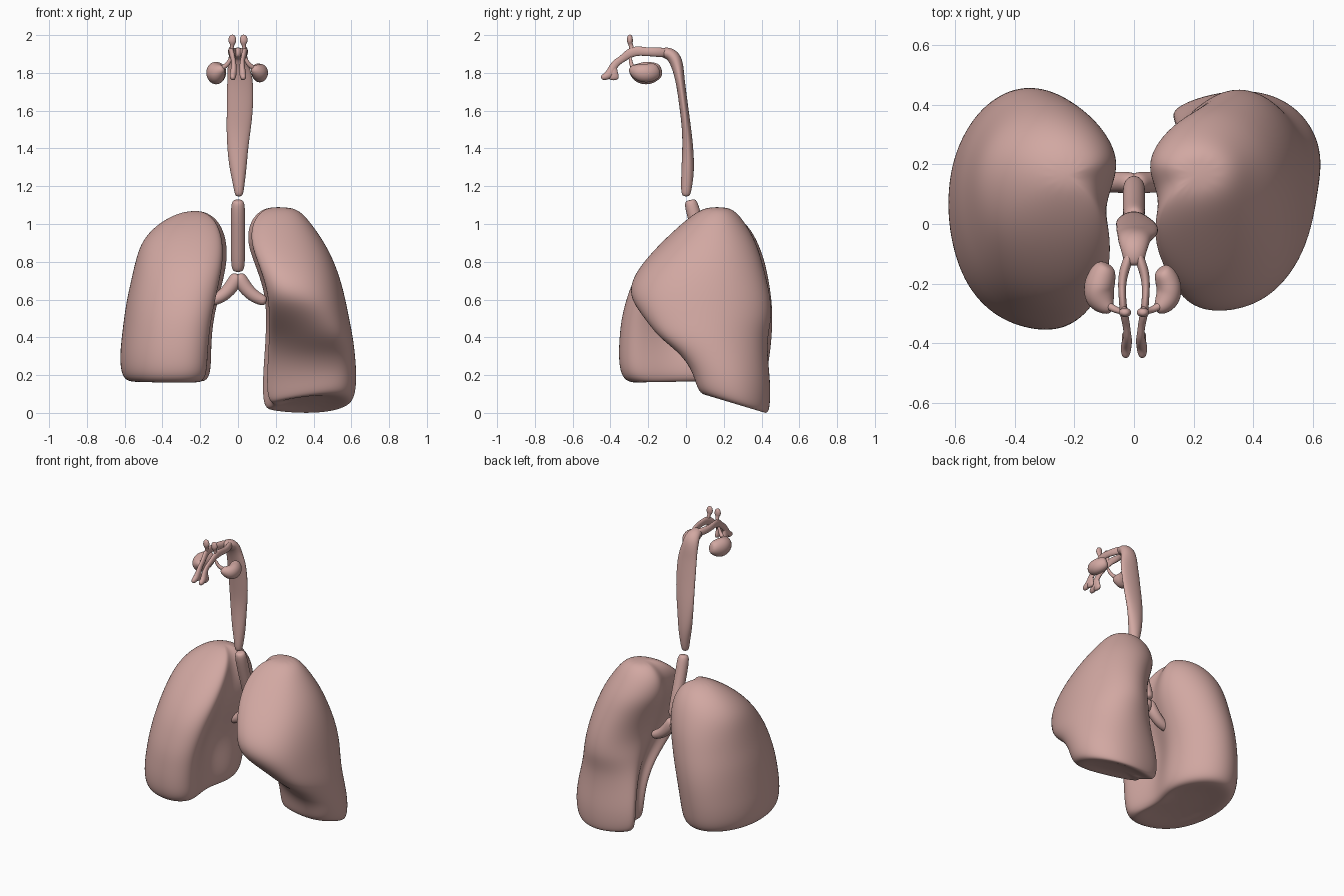
import bpy, bmesh, math
from mathutils import Vector

mat = bpy.data.materials.new("tissue_pink")
mat.diffuse_color = (0.64, 0.39, 0.36, 1)


def loft(name, rings, levels=2):
    """Skin a list of equal-length rings, cap both ends, smooth with subdivision."""
    bm = bmesh.new()
    rows = [[bm.verts.new(p) for p in ring] for ring in rings]
    n = len(rows[0])
    for a, b in zip(rows, rows[1:]):
        for i in range(n):
            j = (i + 1) % n
            bm.faces.new((a[i], a[j], b[j], b[i]))
    bm.faces.new(rows[0])
    bm.faces.new(rows[-1])
    bmesh.ops.recalc_face_normals(bm, faces=bm.faces)
    for f in bm.faces:
        f.smooth = True
    me = bpy.data.meshes.new(name)
    bm.to_mesh(me)
    bm.free()
    me.materials.append(mat)
    ob = bpy.data.objects.new(name, me)
    bpy.context.collection.objects.link(ob)
    mod = ob.modifiers.new("smooth", "SUBSURF")
    mod.levels = mod.render_levels = levels
    return ob


def tube(name, pts, side=(1, 0, 0), n=12):
    """Elliptical tube along points (x, y, z, radius along side, other radius)."""
    rings = []
    for k, (x, y, z, ra, rb) in enumerate(pts):
        t = Vector(pts[min(k + 1, len(pts) - 1)][:3]) - Vector(pts[max(k - 1, 0)][:3])
        t.normalize()
        a = Vector(side)
        a = (a - t * a.dot(t)).normalized()
        b = t.cross(a)
        ang = [2 * math.pi * i / n for i in range(n)]
        rings.append([Vector((x, y, z)) + a * (ra * 1.045 * math.cos(q))
                      + b * (rb * 1.045 * math.sin(q)) for q in ang])
    return loft(name, rings)


# Lung cross-section: u runs medial to lateral, v runs front to back
SECTION = [(.05, .1), (.18, .01), (.38, -.01), (.66, .04), (.89, .19), (1, .45), (.97, .72),
           (.78, .93), (.52, 1.01), (.27, .96), (.08, .82), (-.01, .63), (.1, .43), (.08, .25)]


def lung(name, sx, levels, depth):
    """Levels: z, x inner, x outer, y front, y back, base tilt, front notch."""
    rings = []
    for z, x0, x1, y0, y1, tilt, notch in levels:
        ring = []
        hollow = depth * math.exp(-((z - .5) / .2) ** 2)
        for i, (u, v) in enumerate(SECTION):
            v += notch * max(0, 1 - 1.1 * u) * (1 - v)
            u += hollow * {11: .35, 12: 1, 13: .5}.get(i, 0)
            u, v = .5 + (u - .5) * 1.03, .5 + (v - .5) * 1.03
            ring.append(Vector((sx * (x0 + u * (x1 - x0)), y0 + v * (y1 - y0),
                                z + tilt * (v - .5) * (y1 - y0))))
        rings.append(ring)
    # hollow underside
    c = sum(rings[0], Vector()) / len(SECTION)
    rings.insert(0, [c + (p - c) * .55 + Vector((0, 0, .03)) for p in rings[0]])
    loft(name, rings, 3)


lung("lung_notched", 1, [
    (.05, .17, .58, .02, .42, -.3, .5), (.085, .13, .62, -.03, .44, -.3, .55),
    (.19, .125, .63, -.06, .445, -.2, .55), (.30, .13, .622, -.14, .43, -.1, .55),
    (.40, .135, .61, -.27, .425, 0, .5), (.50, .135, .59, -.315, .45, 0, .27),
    (.60, .135, .57, -.315, .445, 0, .06), (.70, .115, .545, -.28, .425, 0, 0),
    (.80, .08, .51, -.215, .40, 0, 0), (.90, .045, .46, -.125, .37, 0, 0),
    (1.0, .055, .39, -.02, .315, 0, 0), (1.065, .105, .335, .06, .265, 0, 0),
    (1.09, .165, .275, .12, .215, 0, 0)], .06)

lung("lung_flat_based", -1, [
    (.155, .18, .57, -.28, .37, .02, 0), (.195, .14, .62, -.335, .42, 0, 0),
    (.30, .13, .627, -.345, .44, 0, 0), (.40, .12, .617, -.34, .45, 0, 0),
    (.50, .105, .605, -.33, .455, 0, 0), (.60, .085, .59, -.305, .45, 0, 0),
    (.70, .067, .567, -.27, .435, 0, 0), (.80, .052, .545, -.21, .415, 0, 0),
    (.90, .055, .515, -.12, .38, 0, 0), (.98, .08, .45, -.03, .335, 0, 0),
    (1.04, .125, .36, .06, .275, 0, 0), (1.07, .19, .27, .13, .2, 0, 0)], .12)

# Windpipe with rounded ends
tube("windpipe", [(0, .022, 1.128, .02, .02), (0, .025, 1.115, .037, .037),
                  (0, .05, 1.02, .037, .037), (0, .095, .88, .037, .037),
                  (0, .132, .765, .037, .037), (0, .137, .748, .02, .02)])

# Forked bronchi
for sx, label in ((1, "notched"), (-1, "flat")):
    tube("bronchus_" + label, [
        (0, .137, .735, .02, .02), (sx * .008, .138, .715, .036, .038),
        (sx * .035, .14, .665, .036, .038), (sx * .08, .14, .62, .034, .034),
        (sx * .12, .14, .6, .03, .03), (sx * .142, .14, .592, .026, .026),
        (sx * .15, .14, .59, .012, .012)], side=(0, 1, 0))

# Throat: flattened tube rising and bending forward
tube("throat", [
    (.005, 0, 1.145, .016, .016), (.005, 0, 1.165, .024, .026), (.004, .005, 1.22, .032, .031),
    (0, .01, 1.3, .046, .034), (-.002, .01, 1.4, .055, .029), (.003, .004, 1.5, .064, .024),
    (.01, -.009, 1.6, .069, .023), (.011, -.022, 1.7, .07, .023), (.011, -.033, 1.77, .067, .025),
    (.002, -.043, 1.83, .057, .031), (0, -.06, 1.88, .052, .037), (0, -.09, 1.905, .042, .033),
    (0, -.125, 1.908, .035, .026), (0, -.14, 1.908, .02, .014)])

for sx, label in ((1, "a"), (-1, "b")):
    # Nasal passage
    tube("nasal_passage_" + label, [
        (sx * .012, -.09, 1.908, .012, .018), (sx * .022, -.125, 1.908, .017, .026),
        (sx * .036, -.165, 1.91, .016, .024), (sx * .041, -.21, 1.912, .013, .022),
        (sx * .038, -.26, 1.918, .012, .026), (sx * .034, -.3, 1.905, .014, .026),
        (sx * .026, -.335, 1.875, .012, .018), (sx * .022, -.37, 1.855, .012, .02),
        (sx * .022, -.392, 1.82, .016, .022), (sx * .026, -.405, 1.79, .018, .024),
        (sx * .028, -.435, 1.776, .016, .018), (sx * .028, -.45, 1.775, .008, .009)])
    # Lower nasal lobe
    tube("nasal_lobe_" + label, [
        (sx * .02, -.38, 1.86, .01, .014), (sx * .024, -.385, 1.81, .014, .02),
        (sx * .027, -.383, 1.78, .016, .03), (sx * .027, -.383, 1.76, .009, .022)])
    # Frontal sinus bulb on a stem
    tube("frontal_sinus_" + label, [
        (sx * .036, -.285, 1.90, .012, .016), (sx * .033, -.288, 1.935, .009, .012),
        (sx * .03, -.294, 1.952, .012, .011), (sx * .03, -.297, 1.965, .022, .016),
        (sx * .03, -.297, 1.988, .02, .015), (sx * .03, -.297, 2.003, .009, .008)])
    # Cheek sinus: lumpy body tapering towards the back
    k = 1.15 if sx < 0 else .95
    y = -.217
    tube("cheek_sinus_" + label, [
        (sx * .09, y + .072 * k, 1.815, .018, .025), (sx * .097, y + .062 * k, 1.812, .034 * k, .042),
        (sx * .112, y + .03, 1.80, .044 * k, .052 * k), (sx * .12, y - .005, 1.798, .045 * k, .053 * k),
        (sx * .112, y - .038, 1.803, .044 * k, .046 * k), (sx * .09, y - .064, 1.818, .028, .028),
        (sx * .075, y - .073, 1.825, .012, .014)])
    tube("cheek_duct_" + label, [
        (sx * .1, -.265, 1.82, .014, .014), (sx * .07, -.284, 1.832, .012, .013),
        (sx * .05, -.292, 1.852, .01, .011), (sx * .036, -.296, 1.885, .008, .009)], side=(0, 1, 0))
